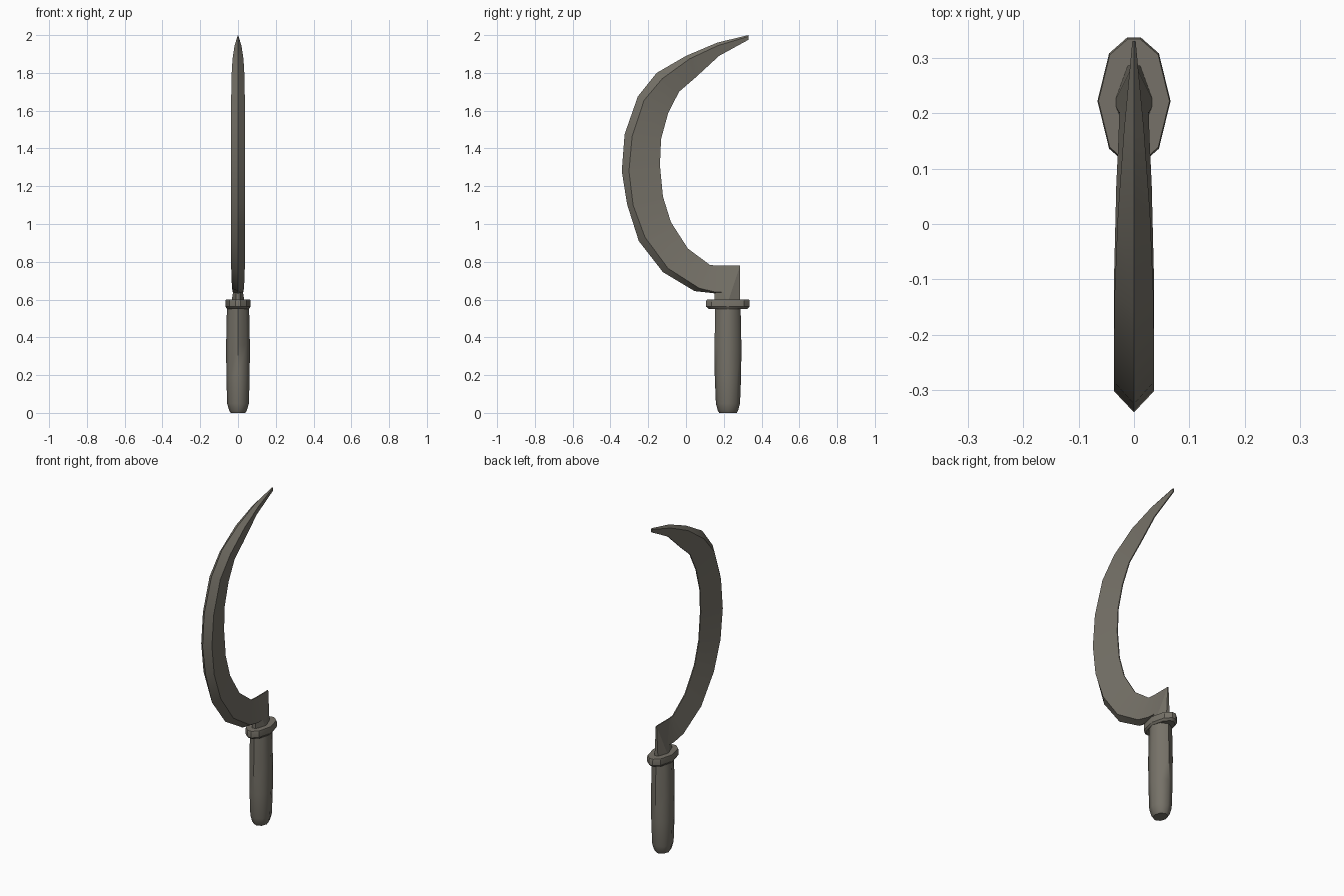
import bpy, bmesh, math

if "Cube" in bpy.data.objects:
    bpy.data.objects.remove(bpy.data.objects["Cube"])

steel = bpy.data.materials.new("dull grey brown")
steel.diffuse_color = (0.18, 0.167, 0.138, 1)
steel.use_nodes = True
steel.node_tree.nodes["Principled BSDF"].inputs["Base Color"].default_value = steel.diffuse_color


def finish(name, bm, smooth=None):
    bmesh.ops.recalc_face_normals(bm, faces=bm.faces[:])
    me = bpy.data.meshes.new(name)
    bm.to_mesh(me)
    bm.free()
    ob = bpy.data.objects.new(name, me)
    bpy.context.collection.objects.link(ob)
    me.materials.append(steel)
    if smooth:
        bpy.ops.object.select_all(action='DESELECT')
        ob.select_set(True)
        bpy.context.view_layer.objects.active = ob
        bpy.ops.object.shade_smooth_by_angle(angle=math.radians(smooth))
    return ob


def loft(name, sections, smooth=None):
    """Skin a list of equal-length closed cross-sections and cap the ends."""
    bm = bmesh.new()
    rings = [[bm.verts.new(p) for p in s] for s in sections]
    n = len(rings[0])
    for a, b in zip(rings, rings[1:]):
        for i in range(n):
            j = (i + 1) % n
            bm.faces.new((a[i], a[j], b[j], b[i]))
    bm.faces.new(rings[0])
    bm.faces.new(rings[-1])
    return finish(name, bm, smooth)


# curved blade: spine point, widest ridge point, cutting edge point (y, z), ridge half width
stations = [
    ((.33, 2.0), (.33, 1.993), (.33, 1.975), .003),
    ((.165, 1.96), (.17, 1.945), (.175, 1.89), .018),
    ((0, 1.89), (.02, 1.875), (.05, 1.775), .029),
    ((-.155, 1.80), (-.125, 1.77), (-.037, 1.70), .035),
    ((-.255, 1.675), (-.222, 1.655), (-.095, 1.585), .036),
    ((-.325, 1.475), (-.285, 1.465), (-.132, 1.45), .036),
    ((-.34, 1.28), (-.302, 1.28), (-.138, 1.31), .036),
    ((-.312, 1.105), (-.28, 1.10), (-.122, 1.145), .036),
    ((-.25, .91), (-.217, .93), (-.08, 1.01), .036),
    ((-.122, .745), (-.095, .765), (.01, .87), .036),
    ((.045, .645), (.07, .66), (.127, .783), .032),
    ((.15, .633), (.155, .64), (.16, .78), .028),
    ((.22, .633), (.22, .64), (.22, .78), .026),
]
E = .003
loft("blade", [[(0, *s), (w, *r), (E, *c), (-E, *c), (-w, *r)]
               for s, r, c, w in stations], 30)

# tang: wide at the guard, pinched to the edge at the top
bm = bmesh.new()
for x, y in ((.012, .152), (.036, .22), (.012, .286)):
    for s in (-1, 1):
        bm.verts.new((s * x, y, .58))
        bm.verts.new((s * E, y, .78))
bmesh.ops.convex_hull(bm, input=bm.verts[:])
bmesh.ops.dissolve_limit(bm, angle_limit=.02, verts=bm.verts[:], edges=bm.edges[:])
finish("tang", bm)

# guard: long eight-sided collar, narrower at the bottom
CY = .222
half = [(.012, .115), (.045, .086), (.066, 0), (.045, -.086), (.012, -.115)]
outline = half + [(-x, y) for x, y in reversed(half)]
loft("guard", [[(x * k, CY + y * k, z) for x, y in outline]
               for k, z in ((.88, .55), (1, .562), (1, .592), (.97, .6))], 30)

# grip: rounded eight-sided handle
profile = [(0, .037, .045), (.012, .045, .052), (.05, .056, .062), (.2, .060, .068),
           (.36, .061, .069), (.56, .057, .065)]
loft("grip", [[(rx * 1.03 * math.cos(a), CY + ry * 1.03 * math.sin(a), z)
               for a in (math.tau * i / 8 for i in range(8))]
              for z, rx, ry in profile], 50)
